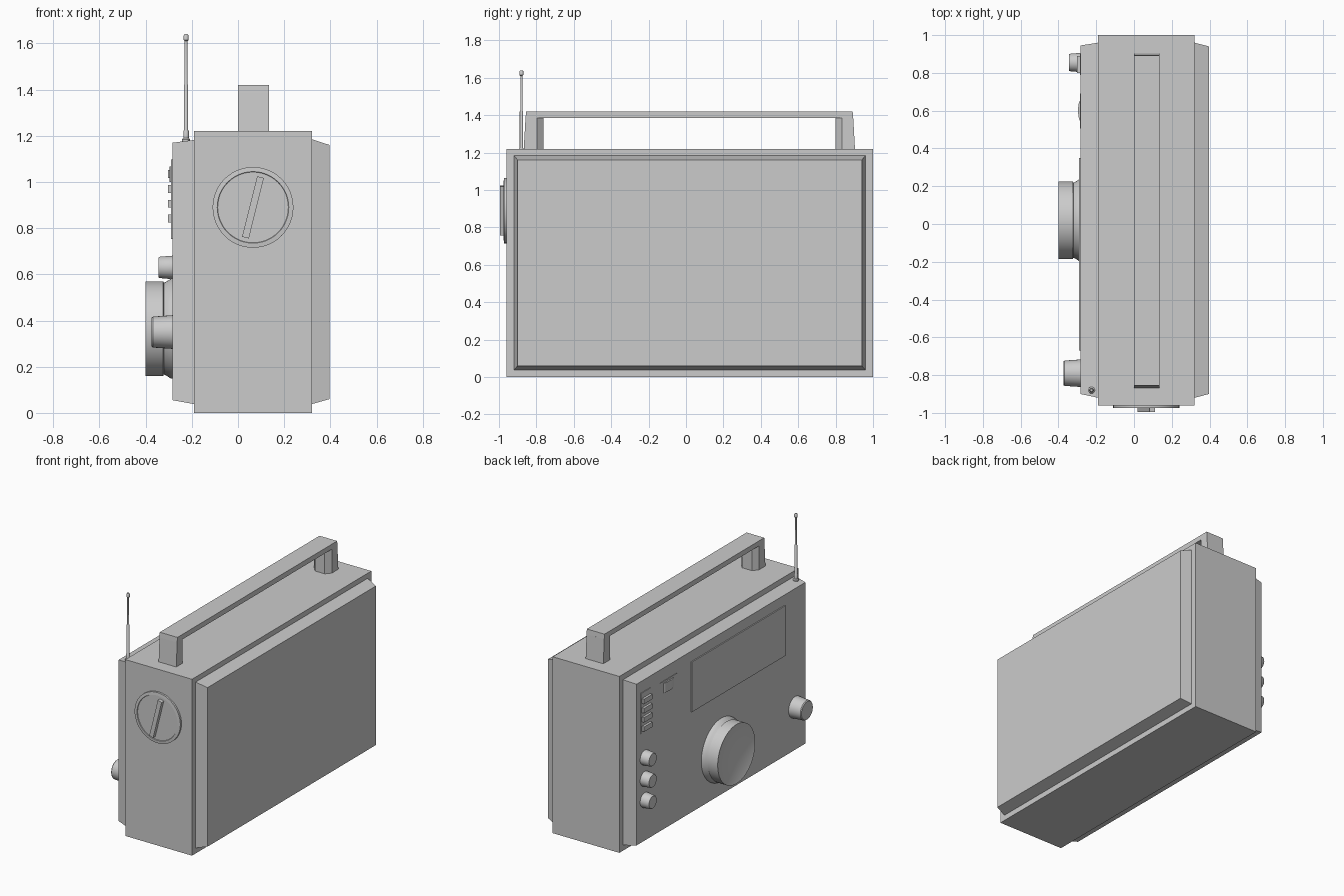
import bpy, bmesh, math
from mathutils import Matrix, Vector

if "Cube" in bpy.data.objects:
    bpy.data.objects.remove(bpy.data.objects["Cube"])


def finish(bm, name, smooth=False):
    bmesh.ops.recalc_face_normals(bm, faces=bm.faces)
    me = bpy.data.meshes.new(name)
    bm.to_mesh(me)
    bm.free()
    ob = bpy.data.objects.new(name, me)
    bpy.context.collection.objects.link(ob)
    if smooth:
        bpy.ops.object.select_all(action='DESELECT')
        ob.select_set(True)
        bpy.context.view_layer.objects.active = ob
        bpy.ops.object.shade_smooth_by_angle(angle=math.radians(35))
    return ob


def loft(name, rings, smooth=False):
    """Skin a list of matching point loops and cap both ends."""
    bm = bmesh.new()
    loops = [[bm.verts.new(p) for p in ring] for ring in rings]
    n = len(loops[0])
    for a, b in zip(loops, loops[1:]):
        for i in range(n):
            j = (i + 1) % n
            bm.faces.new((a[i], a[j], b[j], b[i]))
    bm.faces.new(loops[0])
    bm.faces.new(loops[-1])
    return finish(bm, name, smooth)


def rect_x(x, y0, y1, z0, z1):
    return [(x, y0, z0), (x, y1, z0), (x, y1, z1), (x, y0, z1)]


def box(name, x0, x1, y0, y1, z0, z1):
    return loft(name, [rect_x(x0, y0, y1, z0, z1), rect_x(x1, y0, y1, z0, z1)])


def lathe(name, origin, axis, profile, n=32):
    """Turn (radius, distance) pairs around an axis."""
    rot = Vector((0, 0, 1)).rotation_difference(Vector(axis)).to_matrix()
    rings = []
    for r, h in profile:
        rings.append([rot @ Vector((r * math.cos(2 * math.pi * i / n),
                                    r * math.sin(2 * math.pi * i / n), h)) + Vector(origin)
                      for i in range(n)])
    return loft(name, rings, True)


# Case with bevelled front and back panels
box("case", -0.19, 0.32, -0.96, 1.0, 0, 1.22)
loft("back_panel", [rect_x(0.31, -0.92, 0.96, 0.038, 1.185),
                    rect_x(0.32, -0.92, 0.96, 0.038, 1.185),
                    rect_x(0.397, -0.90, 0.94, 0.06, 1.16)])
FX = -0.283
loft("front_panel", [rect_x(-0.18, -0.92, 0.96, 0.038, 1.182),
                     rect_x(-0.19, -0.92, 0.96, 0.038, 1.182),
                     rect_x(FX, -0.90, 0.945, 0.055, 1.17)])

# Handle: flat bar on two legs with chamfered inner corners
MID = 0.018
loft("handle_bar", [
    [(0, MID - 0.876, 1.385), (0.135, MID - 0.876, 1.385),
     (0.135, MID + 0.876, 1.385), (0, MID + 0.876, 1.385)],
    [(0, MID - 0.873, 1.42), (0.135, MID - 0.873, 1.42),
     (0.135, MID + 0.873, 1.42), (0, MID + 0.873, 1.42)]])
for side, name in ((-1, "handle_leg_a"), (1, "handle_leg_b")):
    rings = []
    for z, outer in ((1.21, 0.886), (1.386, 0.876)):
        rings.append([(x, MID + side * d, z) for x, d in (
            (0, outer), (0.135, outer), (0.135, 0.815),
            (0.105, 0.78), (0.03, 0.78), (0, 0.815))])
    loft(name, rings)

# Telescopic antenna
lathe("antenna", (-0.225, -0.88, 0), (0, 0, 1),
      [(0.018, 1.16), (0.018, 1.185), (0.012, 1.19), (0.012, 1.22), (0.009, 1.225),
       (0.009, 1.42), (0.006, 1.425), (0.006, 1.61), (0.011, 1.615),
       (0.011, 1.633), (0.007, 1.64)], 16)

# Round end cover with a slanted grip
lathe("end_cover", (0.065, -0.955, 0.89), (0, -1, 0),
      [(0.175, 0), (0.175, 0.018), (0.155, 0.02), (0.153, 0.016)], 48)
grip = box("end_cover_grip", -0.015, 0.015, -0.02, 0.025, -0.135, 0.135)
grip.matrix_world = (Matrix.Translation((0.065, -0.975, 0.89))
                     @ Matrix.Rotation(math.radians(14), 4, 'Y'))

# Large tuning dial with a dished face
lathe("tuning_dial", (FX, 0.02, 0.365), (-1, 0, 0),
      [(0.217, -0.005), (0.217, 0.006), (0.205, 0.025), (0.198, 0.038), (0.205, 0.041),
       (0.205, 0.117), (0.19, 0.112), (0.12, 0.097), (0.05, 0.09), (0.01, 0.088)], 64)

# Small knobs
lathe("volume_knob", (FX, -0.79, 0.35), (-1, 0, 0),
      [(0.074, -0.005), (0.072, 0.01), (0.067, 0.085), (0.062, 0.091)])
for i in range(3):
    lathe(f"tone_knob_{i + 1}", (FX, 0.855, 0.63 - 0.147 * i), (-1, 0, 0),
          [(0.051, -0.005), (0.05, 0.012), (0.046, 0.057), (0.042, 0.062)])

# Display window
box("display", FX - 0.008, FX + 0.01, -0.67, 0.35, 0.752, 1.098)

# Button column
box("button_plate", FX - 0.004, FX + 0.01, 0.79, 0.90, 0.81, 1.09)
for i in range(4):
    z = 0.842 + 0.064 * i
    box(f"button_{i + 1}", FX - 0.02, FX, 0.80, 0.89, z - 0.017, z + 0.017)

# Rocker switch with a curved face
box("switch_plate", FX - 0.003, FX + 0.01, 0.505, 0.69, 0.985, 1.08)
arc = [(FX - 0.013 * math.sin(math.pi * i / 12), 0.60 - 0.055 * math.cos(math.pi * i / 12))
       for i in range(13)]
loft("rocker", [[(x, y, z) for x, y in arc] for z in (1.0, 1.066)], True)
